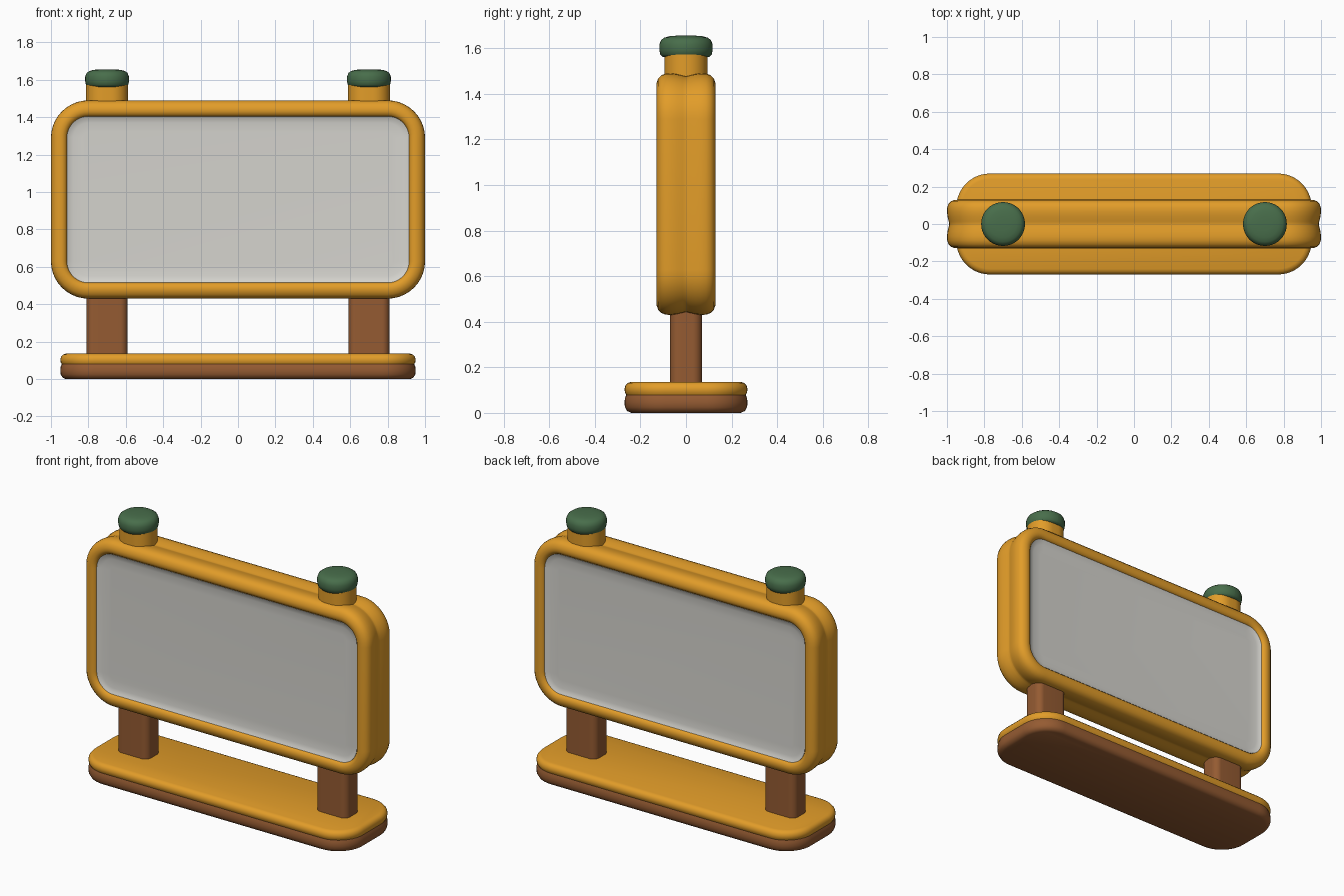
import bpy, bmesh, math

if "Cube" in bpy.data.objects:
    bpy.data.objects.remove(bpy.data.objects["Cube"])


def mat(name, rgb):
    m = bpy.data.materials.new(name)
    m.diffuse_color = (*rgb, 1)
    m.use_nodes = True
    m.node_tree.nodes["Principled BSDF"].inputs["Base Color"].default_value = m.diffuse_color
    return m


ORANGE = mat("warm orange", (0.76, 0.335, 0.022))
BROWN = mat("wood brown", (0.30, 0.105, 0.032))
GREY = mat("panel grey", (0.67, 0.66, 0.62))
GREEN = mat("dark green", (0.065, 0.155, 0.07))


def rounded_rect(w, h, r, n=10):
    pts = []
    for k, (sx, sy) in enumerate([(1, 1), (-1, 1), (-1, -1), (1, -1)]):
        for i in range(n + 1):
            a = math.pi / 2 * (k + i / n)
            pts.append((sx * (w - r) + r * math.cos(a), sy * (h - r) + r * math.sin(a)))
    return pts


def loft(name, w, h, r, profile, material, centre=(0, 0, 0), upright=False, ring=False, angle=50):
    """Loft rounded rectangles; profile holds (inset, depth) pairs."""
    bm = bmesh.new()
    cx, cy, cz = centre
    loops = []
    for d, t in profile:
        pts = rounded_rect(w - d, h - d, max(r - d, 0.005))
        loops.append([bm.verts.new((cx + a, cy + t, cz + b) if upright else (cx + a, cy + b, cz + t))
                      for a, b in pts])
    pairs = list(zip(loops, loops[1:]))
    if ring:
        pairs.append((loops[-1], loops[0]))
    else:
        bm.faces.new(loops[0])
        bm.faces.new(loops[-1])
    n = len(loops[0])
    for A, B in pairs:
        for i in range(n):
            j = (i + 1) % n
            bm.faces.new((A[i], A[j], B[j], B[i]))
    bmesh.ops.recalc_face_normals(bm, faces=bm.faces)
    me = bpy.data.meshes.new(name)
    bm.to_mesh(me)
    bm.free()
    me.materials.append(material)
    ob = bpy.data.objects.new(name, me)
    bpy.context.collection.objects.link(ob)
    bpy.ops.object.select_all(action='DESELECT')
    ob.select_set(True)
    bpy.context.view_layer.objects.active = ob
    bpy.ops.object.shade_smooth_by_angle(angle=math.radians(angle))
    return ob


def both_sides(half):
    return half + [(d, -t) for d, t in reversed(half)]


# Board frame: rounded rim with a shallow groove round the middle
rim = [(0.085, -0.112), (0.076, -0.123), (0.06, -0.13), (0.042, -0.129), (0.022, -0.122),
       (0.008, -0.108), (0.001, -0.088), (0, -0.065), (0.003, -0.04), (0.009, -0.015), (0.012, -0.003)]
loft("board_frame", 1.0, 0.53, 0.2, both_sides(rim), ORANGE, (0, 0, 0.96), True, True)

# Shallow dished display panel, visible on both faces
dish = [(0.17, -0.1), (0.12, -0.102), (0.1, -0.106), (0.085, -0.113)]
loft("display_panel", 1.0, 0.53, 0.2, both_sides(dish), GREY, (0, 0, 0.96), True)

# Two-layer base
loft("base_lower", 0.95, 0.27, 0.18,
     [(0.03, 0), (0.012, 0.008), (0.002, 0.025), (0, 0.045), (0.002, 0.065), (0.008, 0.08)], BROWN)
loft("base_upper", 0.95, 0.27, 0.18,
     [(0.008, 0.079), (0.002, 0.09), (0, 0.105), (0.004, 0.12), (0.014, 0.131), (0.03, 0.136)], ORANGE)

# Posts, top collars and caps
for side, sx in (("left", -1), ("right", 1)):
    x = sx * 0.7
    loft(side + "_post", 0.11, 0.07, 0.04, [(0, 0.12), (0, 0.46)], BROWN, (x, 0, 0))
    loft(side + "_collar", 0.112, 0.095, 0.09, [(0, 1.45), (0, 1.575)], ORANGE, (x, 0, 0))
    loft(side + "_cap", 0.117, 0.117, 0.116,
         [(0.015, 1.562), (0.004, 1.573), (0, 1.592), (0, 1.617), (0.008, 1.637),
          (0.022, 1.647), (0.045, 1.653), (0.08, 1.656)], GREEN, (x, 0, 0))
